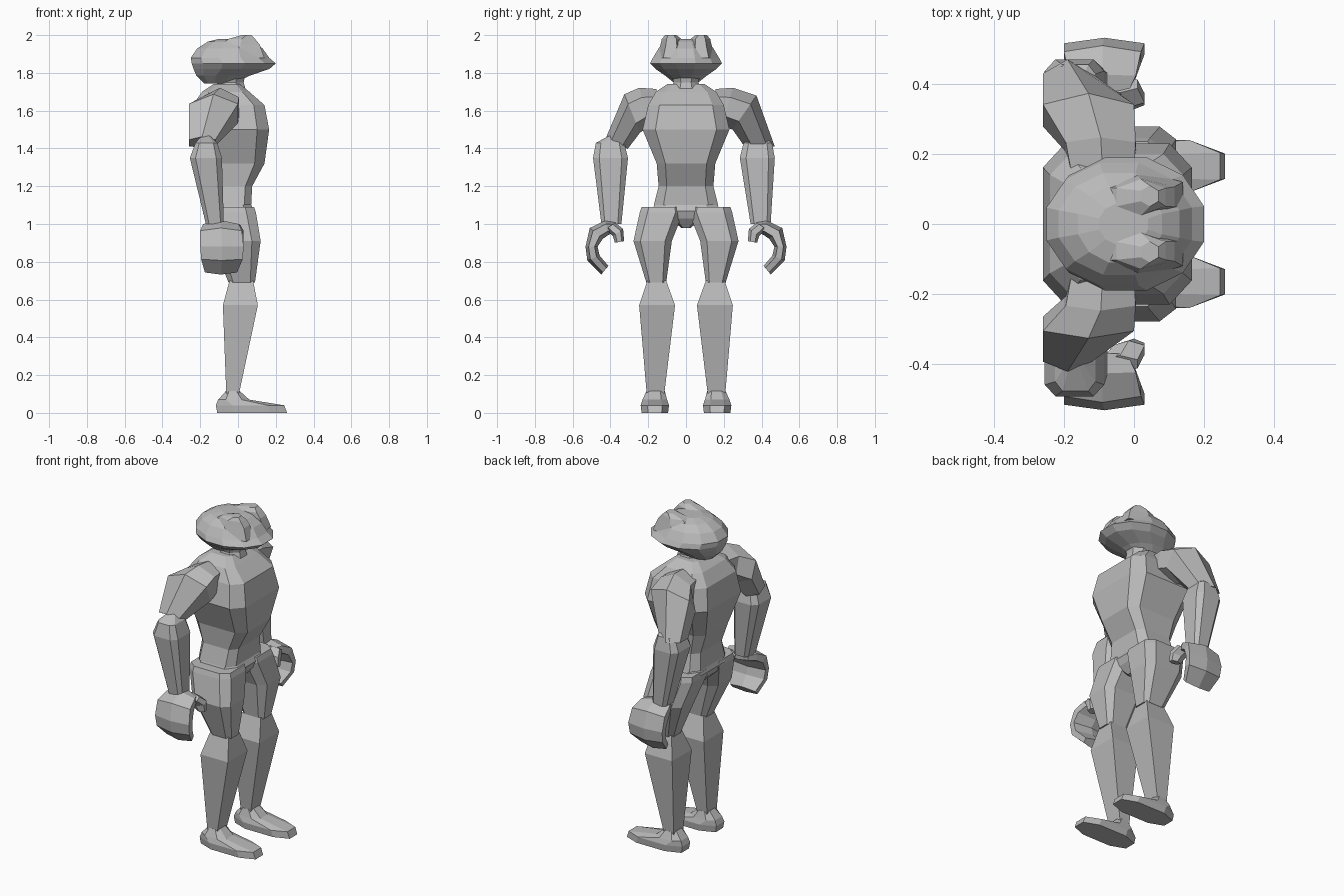
import bpy, bmesh, math
from mathutils import Vector

grey = bpy.data.materials.new("plain_grey")
grey.diffuse_color = (0.5, 0.5, 0.5, 1)


def loft(name, rings, n=8, mirror=False, box=1.0):
    """Skin n-sided rings: (x, y, z, half size in x, half size across, tilt in degrees).
    A lower box value makes the section more rectangular."""
    bm = bmesh.new()
    loops = []
    angles = [2 * math.pi * (i + 0.5) / n for i in range(n)]
    top = max(math.cos(w) for w in angles), max(math.sin(w) for w in angles)
    soft = lambda v: math.copysign(abs(v) ** box, v) if abs(v) > 1e-6 else 0
    for x, y, z, a, b, t in rings:
        t = math.radians(t)
        d = Vector((0, math.cos(t), math.sin(t)))
        loops.append([bm.verts.new(Vector((x + a * soft(math.cos(w) / top[0]), y, z))
                                   + d * b * soft(math.sin(w) / top[1])) for w in angles])
    for r, s in zip(loops, loops[1:]):
        for i in range(n):
            j = (i + 1) % n
            bm.faces.new((r[i], r[j], s[j], s[i]))
    bm.faces.new(loops[0][::-1])
    bm.faces.new(loops[-1])
    bmesh.ops.recalc_face_normals(bm, faces=bm.faces)
    me = bpy.data.meshes.new(name)
    bm.to_mesh(me)
    bm.free()
    me.materials.append(grey)
    ob = bpy.data.objects.new(name, me)
    bpy.context.collection.objects.link(ob)
    if mirror:
        m = ob.modifiers.new("both_sides", 'MIRROR')
        m.use_axis = (False, True, False)
    return ob


def stack(name, levels, n=8, mirror=False, box=1.0):
    """Level rings: (z, x0, x1, y0, y1)."""
    return loft(name, [((x0 + x1) / 2, (y0 + y1) / 2, z, (x1 - x0) / 2, (y1 - y0) / 2, 0)
                       for z, x0, x1, y0, y1 in levels], n, mirror, box)


def flip(rings):
    """The same rings on the -y side."""
    return [(x, -y, z, a, b, 180 - t) for x, y, z, a, b, t in rings]


# torso and pelvis
stack("torso", [(1.74, -.13, .01, -.10, .10), (1.70, -.19, .06, -.16, .16),
                (1.63, -.24, .14, -.20, .20), (1.50, -.26, .165, -.23, .23),
                (1.32, -.21, .14, -.155, .155), (1.20, -.17, .075, -.145, .145),
                (1.10, -.18, .07, -.17, .17)], box=.4)
stack("pelvis", [(1.12, -.17, .06, -.16, .16), (1.07, -.185, .085, -.18, .18),
                 (1.03, -.17, .07, -.09, .09), (.98, -.12, .03, -.025, .025)], box=.5)

# neck and head
stack("neck", [(1.68, -.12, .05, -.09, .09), (1.75, -.11, .03, -.065, .065),
               (1.80, -.12, .04, -.08, .08)])
stack("head", [(1.745, -.18, -.02, -.06, .06), (1.785, -.22, .06, -.11, .11),
               (1.82, -.235, .165, -.16, .16), (1.85, -.245, .20, -.19, .19),
               (1.88, -.25, .165, -.175, .175), (1.93, -.215, .13, -.145, .145),
               (1.965, -.16, .08, -.11, .11), (1.98, -.10, .04, -.06, .06)], 12)
stack("eye_bump", [(1.88, -.12, .14, .015, .155), (1.95, -.09, .115, .02, .135),
                   (1.98, -.05, .09, .025, .128), (2.0, .02, .07, .05, .11)], 6, True)

# arms, posed slightly differently on each side
shoulder = [(-.09, .15, 1.63, .09, .085, 85), (-.095, .22, 1.62, .10, .105, 75)]
loft("upper_arm_left", shoulder + [(-.13, .31, 1.59, .13, .11, 55),
                                   (-.19, .39, 1.41, .07, .08, 0)], 6)
loft("upper_arm_right", flip(shoulder + [(-.13, .285, 1.585, .13, .11, 68),
                                         (-.19, .365, 1.43, .07, .065, 30)]), 6)
for side, s, o in (("left", 1, 0), ("right", -1, .022)):
    stack("forearm_" + side,
          [(z, x0, x1, *sorted((s * y0, s * y1))) for z, x0, x1, y0, y1 in (
              (1.47, -.19, -.15, .36, .40), (1.43, -.225, -.11, .305 + o, .455 + o),
              (1.35, -.255, -.085, .285 + o, .47 + o), (1.00, -.17, -.075, .342, .448))],
          box=.5)

# curled hands
loft("hand", [(-.09, .37, .985, .07, .025, 90), (-.09, .42, .98, .095, .04, 80),
              (-.09, .475, .95, .11, .045, 40), (-.085, .50, .88, .115, .032, 0),
              (-.085, .49, .82, .11, .035, -22), (-.09, .43, .755, .085, .03, -50)], 6, True)
loft("thumb", [(-.04, .40, .99, .05, .03, -35), (-.015, .36, .955, .045, .033, -35),
               (0, .352, .905, .03, .025, -10)], 6, True)

# legs
stack("thigh", [(1.09, -.18, .085, .02, .235), (1.06, -.185, .095, .015, .245),
                (.91, -.14, .12, .075, .278), (.69, -.05, .09, .105, .21)], 8, True, .5)
stack("lower_leg", [(.70, -.045, .08, .105, .205), (.57, -.08, .105, .058, .248),
                    (.10, -.062, .005, .115, .208)], 4, True)

# feet
stack("foot", [(0, -.11, .26, .095, .235), (.04, -.117, .245, .09, .24),
               (.07, -.105, .06, .10, .23), (.115, -.065, .01, .112, .21)], 8, True, .75)
